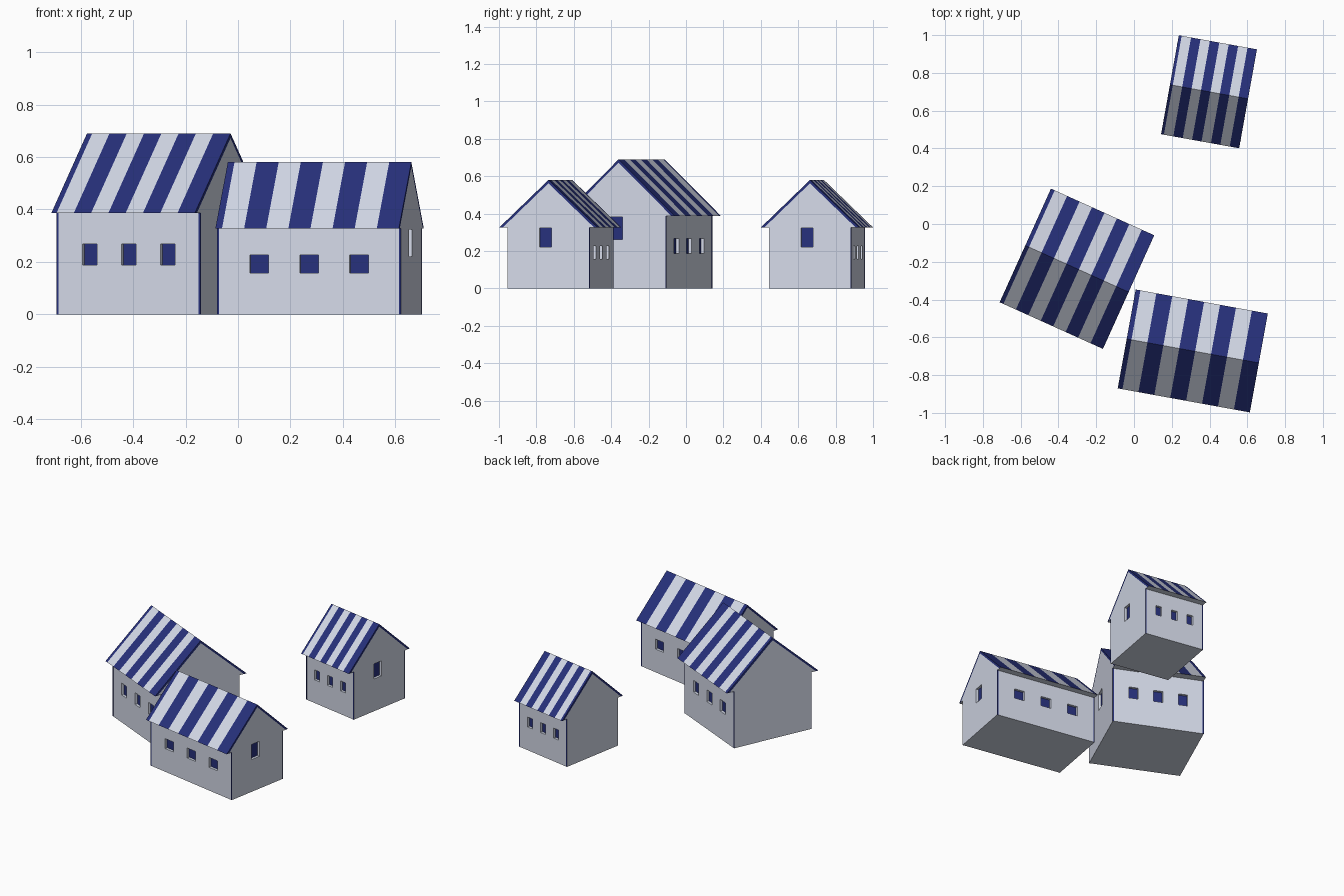
import bpy, bmesh
from math import radians
from mathutils import Matrix, Vector

if "Cube" in bpy.data.objects:
    bpy.data.objects.remove(bpy.data.objects["Cube"])


def material(name, color):
    m = bpy.data.materials.new(name)
    m.diffuse_color = (*color, 1)
    m.use_nodes = True
    m.node_tree.nodes["Principled BSDF"].inputs["Base Color"].default_value = m.diffuse_color
    return m


PALE = material("pale_wall", (0.66, 0.70, 0.81))
BLUE = material("navy", (0.02, 0.03, 0.2))


def finish(name, bm, mats, mat):
    bmesh.ops.recalc_face_normals(bm, faces=bm.faces)
    bm.transform(mat)
    me = bpy.data.meshes.new(name)
    bm.to_mesh(me)
    bm.free()
    for m in mats:
        me.materials.append(m)
    ob = bpy.data.objects.new(name, me)
    bpy.context.collection.objects.link(ob)
    return ob


def boxes(name, specs, mats, mat):
    """One object made of boxes, each given as (centre, size)."""
    bm = bmesh.new()
    for centre, size in specs:
        bmesh.ops.create_cube(bm, size=1, matrix=Matrix.Translation(centre)
                              @ Matrix.Diagonal((*size, 1)))
    return finish(name, bm, mats, mat)


def roof(name, length, half, h, ridge, mat):
    """Triangular prism with striped slopes and navy gable edges."""
    bm = bmesh.new()

    def face(pts, idx):
        bm.faces.new([bm.verts.new(p) for p in pts]).material_index = idx

    x0, x1 = -length / 2, length / 2
    step = length / 8.3
    xs = [x0] + [x1 - step * i for i in range(8, -1, -1)]
    for i, (a, b) in enumerate(zip(xs, xs[1:])):
        for s in (-1, 1):
            face([(a, s * half, h), (b, s * half, h), (b, 0, ridge), (a, 0, ridge)], 1 - i % 2)
    face([(x0, -half, h), (x0, half, h), (x1, half, h), (x1, -half, h)], 0)
    t = 0.018
    inner = half * (1 - t / (ridge - h))
    for x in (x0, x1):
        face([(x, -inner, h), (x, inner, h), (x, 0, ridge - t)], 0)
        for s in (-1, 1):
            face([(x, s * half, h), (x, s * inner, h), (x, 0, ridge - t), (x, 0, ridge)], 1)
    bmesh.ops.remove_doubles(bm, verts=bm.verts, dist=1e-5)
    return finish(name, bm, [PALE, BLUE], mat)


def house(tag, centre, angle, length, half_wall, half_roof, h, ridge):
    mat = Matrix.Translation((*centre, 0)) @ Matrix.Rotation(radians(angle), 4, 'Z')
    depth = 0.018
    # three windows on each long wall, one on the right gable
    cut, panes = [], []
    w, z0, z1 = length * 0.102, h * 0.485, h * 0.692
    for s in (-1, 1):
        for k in (-1, 0, 1):
            x, z = k * length * 0.272, (z0 + z1) / 2
            cut.append(((x, s * half_wall, z), (w, 2 * depth, z1 - z0)))
            panes.append(((x, s * (half_wall - depth), z), (w, 0.002, z1 - z0)))
    w, z0, z1 = half_wall * 0.296, h * 0.675, h * 0.988
    y, z = -half_wall * 0.07, (z0 + z1) / 2
    cut.append(((length / 2, y, z), (2 * depth, w, z1 - z0)))
    panes.append(((length / 2 - depth, y, z), (0.002, w, z1 - z0)))

    # walls with window recesses cut in
    walls = boxes(tag + "_walls", [((0, 0, h / 2), (length, 2 * half_wall, h))], [PALE], mat)
    cutter = boxes(tag + "_cutter", cut, [PALE], mat)
    cutter.hide_render = True
    mod = walls.modifiers.new("windows", 'BOOLEAN')
    mod.operation, mod.solver, mod.object = 'DIFFERENCE', 'EXACT', cutter
    bpy.context.view_layer.update()
    dg = bpy.context.evaluated_depsgraph_get()
    mesh = bpy.data.meshes.new_from_object(walls.evaluated_get(dg))
    walls.modifiers.clear()
    walls.data = mesh
    bpy.data.objects.remove(cutter)

    boxes(tag + "_window_panes", panes, [BLUE], mat)
    # thin navy strips at the wall corners
    boxes(tag + "_corner_trim",
          [((sx * (length / 2 - 0.003), sy * half_wall, h / 2), (0.008, 0.002, h))
           for sx in (-1, 1) for sy in (-1, 1)], [BLUE], mat)
    roof(tag + "_roof", length, half_roof, h, ridge, mat)


house("left_house", (-0.302, -0.237), -24.3, 0.60, 0.278, 0.33, 0.387, 0.69)
house("front_house", (0.311, -0.672), -10.3, 0.711, 0.2225, 0.266, 0.327, 0.58)
house("back_house", (0.397, 0.70), -10.2, 0.42, 0.2225, 0.266, 0.327, 0.58)
